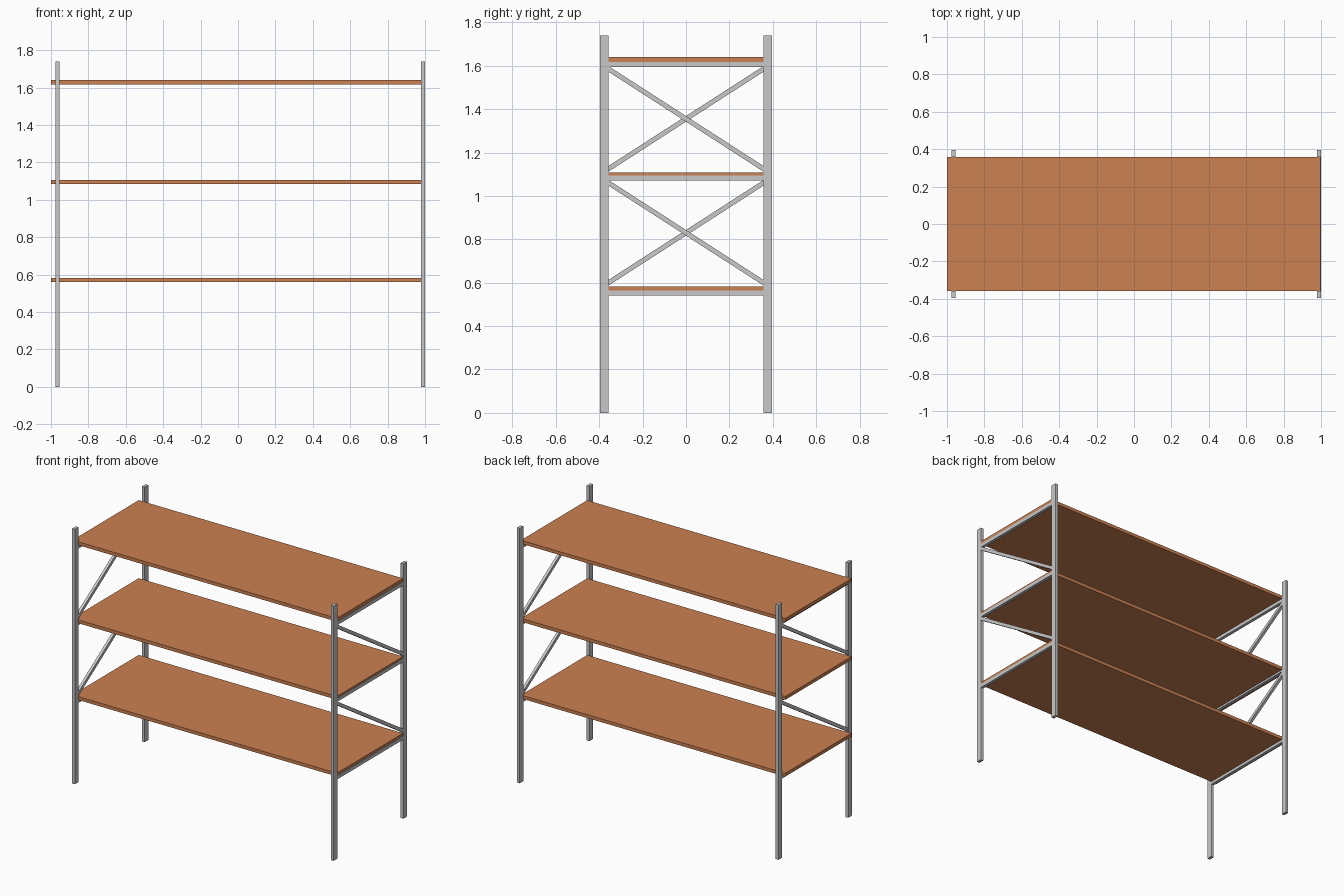
import bpy
import math

cube = bpy.data.objects.get("Cube")
if cube:
    bpy.data.objects.remove(cube, do_unlink=True)


def material(name, color):
    m = bpy.data.materials.new(name)
    m.use_nodes = True
    m.diffuse_color = color
    m.node_tree.nodes["Principled BSDF"].inputs["Base Color"].default_value = color
    return m


STEEL = material("light_grey_steel", (0.58, 0.58, 0.58, 1))
WOOD = material("orange_wood", (0.60, 0.22, 0.085, 1))


def box(name, center, size, mat, tilt=0.0):
    """Box of the given size, tilted about the x axis."""
    bpy.ops.mesh.primitive_cube_add(size=1, location=center)
    ob = bpy.context.object
    ob.name = name
    ob.scale = size
    bpy.ops.object.transform_apply(location=False, rotation=False, scale=True)
    ob.rotation_euler.x = tilt
    ob.data.materials.append(mat)
    return ob


HEIGHT = 1.74
POST_W, POST_D = 0.021, 0.039
POST_Y = 0.3765
INNER = POST_Y - POST_D / 2          # inner face of the posts
BAR_H = 0.024
SHELF_H = 0.023
SHELF_TOPS = (0.583, 1.107, 1.64)
BAR_CENTERS = (0.553, 1.083, 1.606)
BRACE_CENTERS = (0.83, 1.355)
BRACE_RISE = 0.46

# Shelf boards
for i, top in enumerate(SHELF_TOPS):
    box(f"shelf_{i + 1}", (-0.0015, 0, top - SHELF_H / 2),
        (1.997, 2 * INNER, SHELF_H), WOOD)

# End frames: each has two posts, three cross bars and a diagonal per bay
for side, x, slope in (("left", 0.9895, -1), ("right", -0.9655, 1)):
    for end, sy in (("front", -1), ("back", 1)):
        box(f"{end}_{side}_post", (x, sy * POST_Y, HEIGHT / 2),
            (POST_W, POST_D, HEIGHT), STEEL)
    for i, z in enumerate(BAR_CENTERS):
        box(f"{side}_cross_bar_{i + 1}", (x, 0, z),
            (POST_W, 2 * INNER, BAR_H), STEEL)
    for i, z in enumerate(BRACE_CENTERS):
        box(f"{side}_diagonal_brace_{i + 1}", (x, 0, z),
            (POST_W * 0.9, math.hypot(2 * INNER, BRACE_RISE) + 0.01, 0.022),
            STEEL, slope * math.atan2(BRACE_RISE, 2 * INNER))
